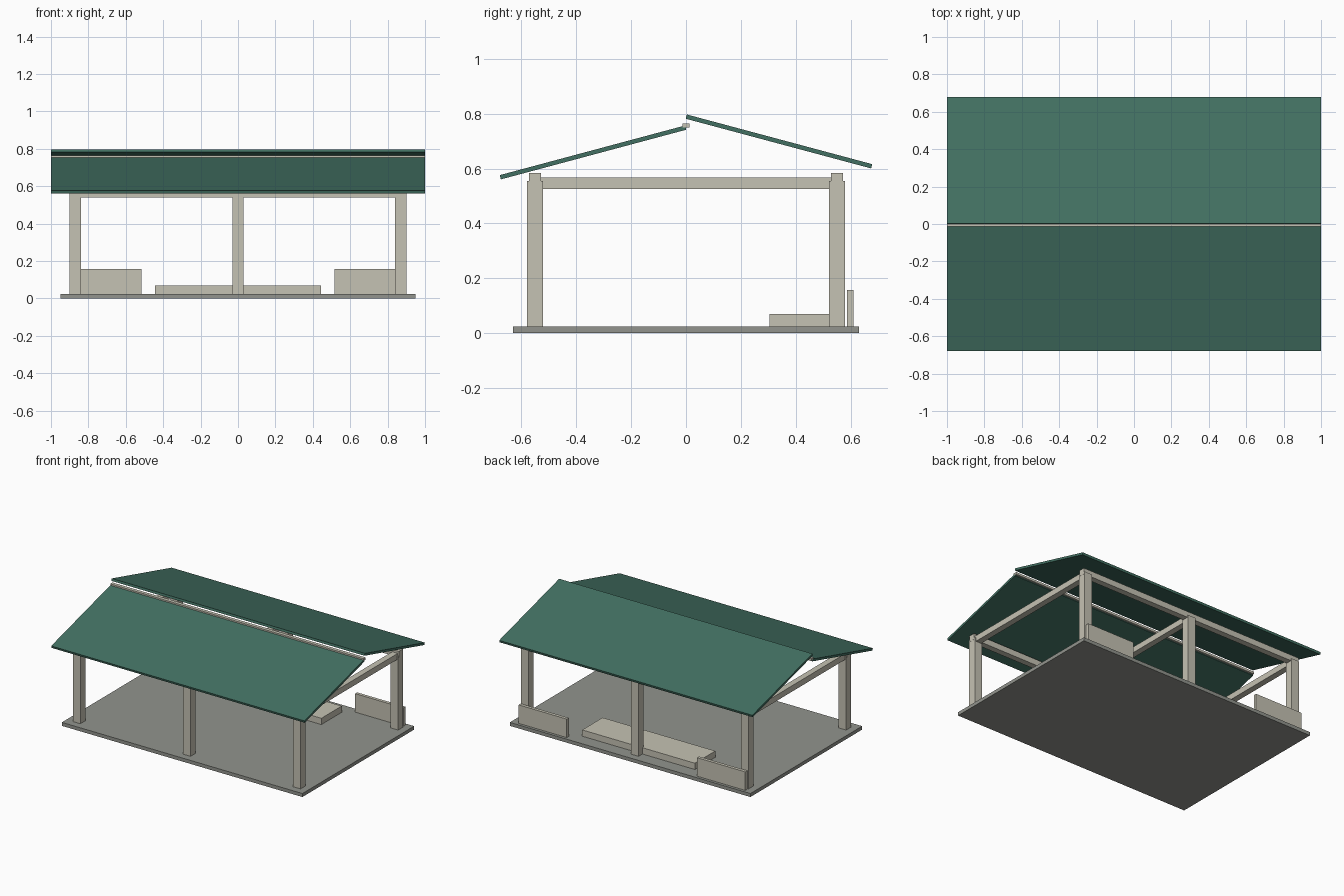
import bpy, math

if "Cube" in bpy.data.objects:
    bpy.data.objects.remove(bpy.data.objects["Cube"])


def material(name, rgb):
    lin = [((c / 255 + 0.055) / 1.055) ** 2.4 for c in rgb]
    m = bpy.data.materials.new(name)
    m.diffuse_color = (*lin, 1)
    m.use_nodes = True
    m.node_tree.nodes["Principled BSDF"].inputs["Base Color"].default_value = m.diffuse_color
    return m


GREEN = material("roof green", (66, 112, 98))
STONE = material("slab grey", (146, 148, 141))
WOOD = material("pale timber", (197, 194, 179))


def box(name, x, y, z, mat):
    """Box given by (min, max) ranges along each axis."""
    bpy.ops.mesh.primitive_cube_add(size=1, location=[sum(r) / 2 for r in (x, y, z)])
    o = bpy.context.object
    o.name = name
    o.scale = [r[1] - r[0] for r in (x, y, z)]
    o.data.materials.append(mat)
    return o


# Floor slab
box("floor_slab", (-0.95, 0.95), (-0.63, 0.63), (0, 0.025), STONE)

# Posts and long beams on both sides
for side, s in (("front", -1), ("back", 1)):
    yc = 0.55 * s
    for i, x in enumerate((-0.87, 0, 0.87)):
        box(f"{side}_post_{i + 1}", (x - 0.03, x + 0.03), (yc - 0.029, yc + 0.029),
            (0.025, 0.555), WOOD)
    box(f"{side}_long_beam", (-0.901, 0.901), (yc - 0.022, yc + 0.022), (0.541, 0.584), WOOD)

# Cross beams
for i, x in enumerate((-0.87, 0, 0.87)):
    box(f"cross_beam_{i + 1}", (x - 0.022, x + 0.022), (-0.55, 0.55), (0.526, 0.568), WOOD)

# Ridge beam
box("ridge_beam", (-1, 1), (-0.013, 0.012), (0.749, 0.765), WOOD)

# Roof panels: the back one sits higher, overlapping the ridge
SLOPE = math.radians(15)
LENGTH = 0.70
for side, s, z in (("front", -1, 0.659), ("back", 1, 0.699)):
    p = box(f"{side}_roof_panel", (-1, 1), (-LENGTH / 2, LENGTH / 2), (-0.008, 0.008), GREEN)
    p.location = (0, s * 0.339, z)
    p.rotation_euler.x = -s * SLOPE

# Low bench platform and the two back rail panels
box("bench", (-0.445, 0.445), (0.305, 0.535), (0.025, 0.07), WOOD)
for side, s in (("left", -1), ("right", 1)):
    box(f"{side}_back_panel", sorted((s * 0.515, s * 0.895)), (0.587, 0.61), (0.025, 0.157), WOOD)
